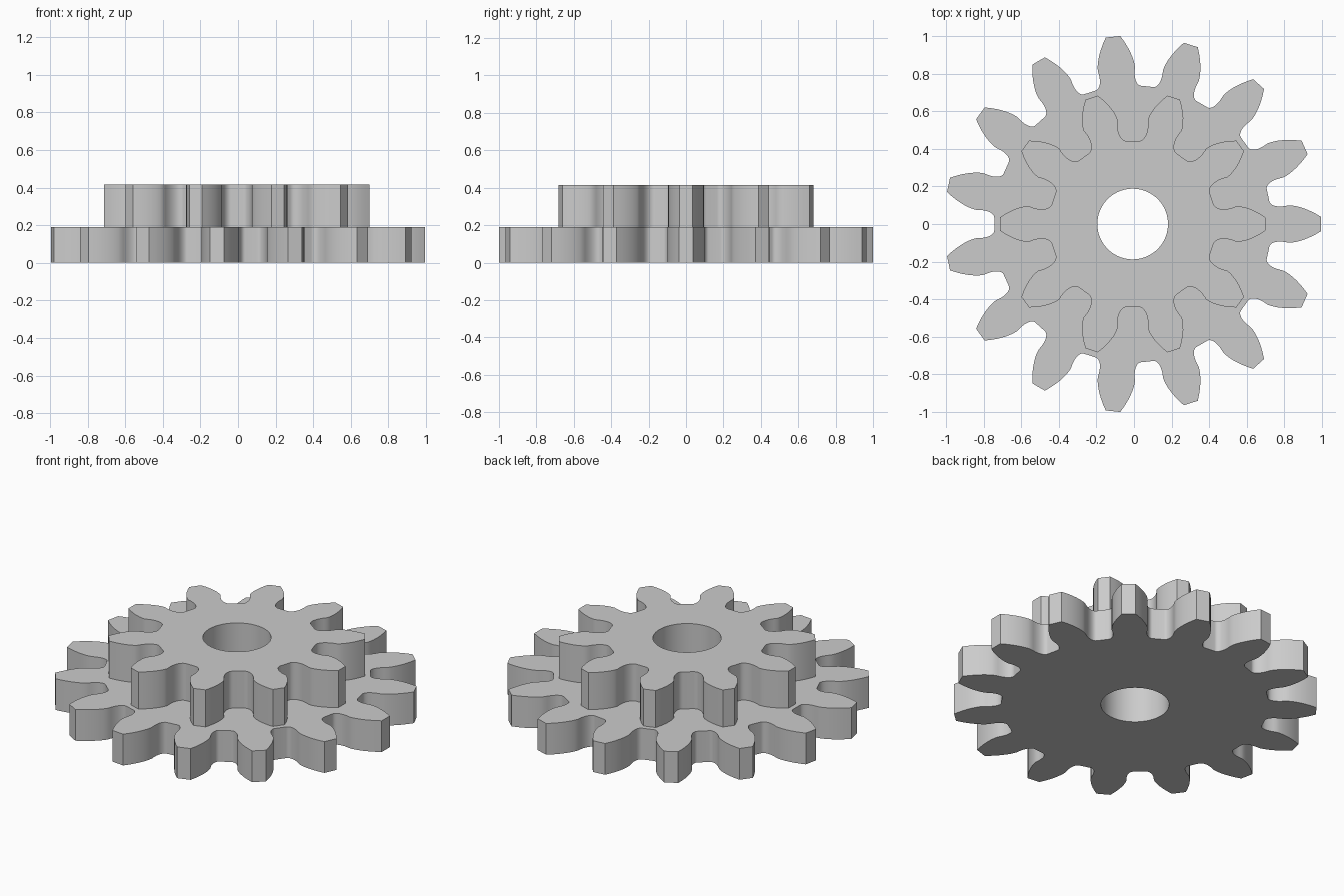
import bpy, bmesh, math

if "Cube" in bpy.data.objects:
    bpy.data.objects.remove(bpy.data.objects["Cube"], do_unlink=True)

MODULE = 0.1179          # both gears share one tooth size
PRESSURE = math.radians(20)
BORE = 0.188
CENTRE_X = -0.007

grey = bpy.data.materials.new("light_grey")
grey.use_nodes = True
GREY = (0.6, 0.6, 0.6, 1)
grey.diffuse_color = GREY
grey.node_tree.nodes["Principled BSDF"].inputs["Base Color"].default_value = GREY


def involute(angle):
    return math.tan(angle) - angle


def tooth_half_angle(r, teeth):
    """Half the angle of a tooth at radius r: involute flank, undercut root."""
    pitch = MODULE * teeth / 2
    base = pitch * math.cos(PRESSURE)
    root = pitch - 1.25 * MODULE
    rack_tip = MODULE * (math.pi / 4 - 1.25 * math.tan(PRESSURE))
    t = math.sqrt(max(r * r - root * root, 0))
    gap = math.atan2(t, root) - (t - rack_tip) / pitch
    half = math.pi / teeth - gap
    if r > base:
        flank = (math.pi / (2 * teeth) + involute(PRESSURE)
                 - involute(math.acos(base / r)))
        half = min(half, flank)
    return half


def gear_outline(teeth, steps=18):
    tip = MODULE * (teeth / 2 + 1)
    root = MODULE * (teeth / 2 - 1.25)
    radii = [root + (tip - root) * (i / steps) ** 2 for i in range(steps + 1)]
    flank = [(r, tooth_half_angle(r, teeth)) for r in radii]
    tooth = [(r, -a) for r, a in flank] + [(r, a) for r, a in reversed(flank)]
    return [(r, a + math.tau * k / teeth) for k in range(teeth) for r, a in tooth]


def make_gear(name, teeth, bottom, top):
    bm = bmesh.new()
    bore = [(BORE, math.tau * i / 72) for i in range(72)]
    edges = []
    for loop in (gear_outline(teeth), bore):
        verts = [bm.verts.new((r * math.cos(a), r * math.sin(a), bottom)) for r, a in loop]
        edges += [bm.edges.new((v, verts[i - 1])) for i, v in enumerate(verts)]
    bmesh.ops.triangle_fill(bm, edges=edges, use_beauty=True, normal=(0, 0, 1))
    raised = bmesh.ops.extrude_face_region(bm, geom=bm.faces[:], use_keep_orig=True)
    moved = [g for g in raised["geom"] if isinstance(g, bmesh.types.BMVert)]
    bmesh.ops.translate(bm, verts=moved, vec=(0, 0, top - bottom))
    bmesh.ops.recalc_face_normals(bm, faces=bm.faces[:])
    mesh = bpy.data.meshes.new(name)
    bm.to_mesh(mesh)
    bm.free()
    mesh.materials.append(grey)
    obj = bpy.data.objects.new(name, mesh)
    obj.location.x = CENTRE_X
    bpy.context.collection.objects.link(obj)
    bpy.ops.object.select_all(action='DESELECT')
    obj.select_set(True)
    bpy.context.view_layer.objects.active = obj
    bpy.ops.object.shade_smooth_by_angle(angle=math.radians(30))


make_gear("large_gear", 15, 0, 0.19)
make_gear("small_gear", 10, 0.19, 0.415)
